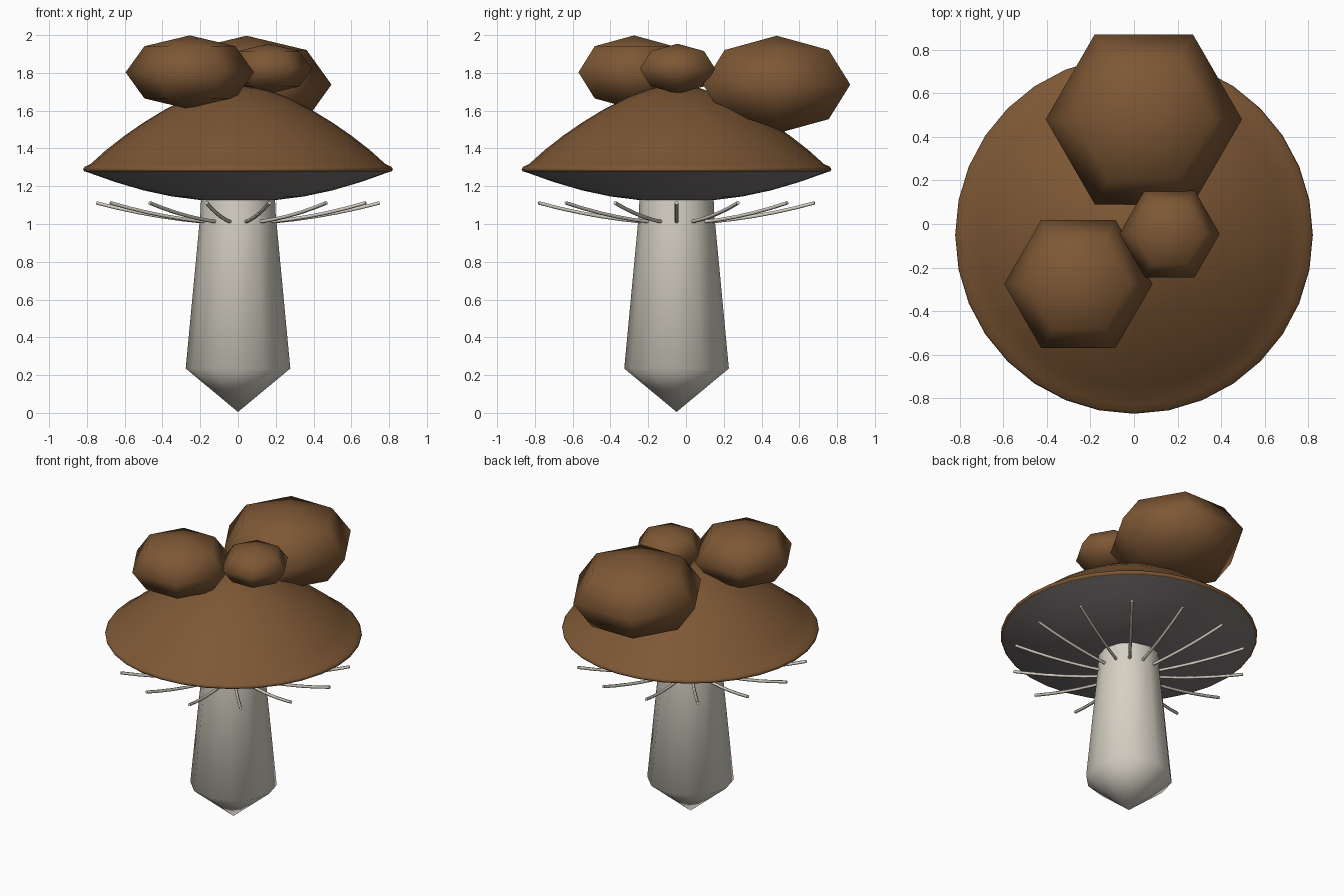
import bpy, bmesh, math
from mathutils import Matrix, Vector

cube = bpy.data.objects.get("Cube")
if cube:
    bpy.data.objects.remove(cube)

AXIS_Y = -0.05  # the stem and cap share this centre line


def material(name, rgb):
    mat = bpy.data.materials.new(name)
    mat.use_nodes = True
    mat.diffuse_color = (*rgb, 1)
    bsdf = mat.node_tree.nodes["Principled BSDF"]
    bsdf.inputs["Base Color"].default_value = (*rgb, 1)
    bsdf.inputs["Roughness"].default_value = 0.8
    return mat


brown = material("cap brown", (0.205, 0.096, 0.035))
cream = material("stem cream", (0.67, 0.635, 0.55))
grey = material("gill grey", (0.215, 0.2, 0.195))


def finish(bm, name, mats, location):
    bmesh.ops.recalc_face_normals(bm, faces=bm.faces)
    for face in bm.faces:
        face.smooth = True
    # keep a crisp line where two colours meet
    for edge in bm.edges:
        edge.smooth = len({face.material_index for face in edge.link_faces}) < 2
    mesh = bpy.data.meshes.new(name)
    bm.to_mesh(mesh)
    bm.free()
    for mat in mats:
        mesh.materials.append(mat)
    obj = bpy.data.objects.new(name, mesh)
    obj.location = location
    bpy.context.collection.objects.link(obj)


def lathe(name, profile, sides, mats, split_z=0):
    """Spin an (r, z) profile; faces below split_z take the last material."""
    bm = bmesh.new()
    verts = [bm.verts.new((r, 0, z)) for r, z in profile]
    edges = [bm.edges.new(pair) for pair in zip(verts, verts[1:])]
    bmesh.ops.spin(bm, geom=verts + edges, cent=(0, 0, 0), axis=(0, 0, 1),
                   angle=math.tau, steps=sides, use_duplicate=False)
    bmesh.ops.remove_doubles(bm, verts=bm.verts, dist=0.0005)
    for face in bm.faces:
        if face.calc_center_median().z < split_z:
            face.material_index = len(mats) - 1
    finish(bm, name, mats, (0, AXIS_Y, 0))


# Stem with a pointed foot
lathe("stem", [(0, 0.005), (0.277, 0.235), (0.2, 1.05), (0.195, 1.16)], 12, [cream])

# Cap: shallow grey underside, thin rim and domed top
RIM_Z = 1.277
lathe("cap", [(0, 1.12), (0.2, 1.127), (0.35, 1.146), (0.5, 1.178), (0.65, 1.222),
              (0.805, RIM_Z), (0.815, RIM_Z + 0.002), (0.82, 1.29), (0.812, 1.303),
              (0.78, 1.318), (0.7, 1.39), (0.6, 1.468), (0.5, 1.537), (0.38, 1.61),
              (0.25, 1.675), (0.12, 1.72), (0, 1.735)], 32, [brown, grey], RIM_Z)


# Squashed six-sided lumps on the cap, corners pointing left and right
def lump(name, centre, radius):
    bm = bmesh.new()
    bmesh.ops.create_uvsphere(bm, u_segments=6, v_segments=4, radius=radius,
                              matrix=Matrix.Rotation(math.pi / 6, 4, "Z"))
    bmesh.ops.scale(bm, vec=(1, 1, 0.575), verts=bm.verts)
    finish(bm, name, [brown], centre)


lump("front_lump", (-0.255, -0.275, 1.803), 0.34)
lump("back_lump", (0.045, 0.48, 1.738), 0.45)
lump("small_lump", (0.163, -0.045, 1.822), 0.23)

# Fine upturned filaments around the top of the stem
COUNT = 14
for i in range(COUNT):
    angle = i * math.tau / COUNT
    out = Vector((math.cos(angle), math.sin(angle), 0))
    curve = bpy.data.curves.new("filament", "CURVE")
    curve.dimensions = "3D"
    curve.bevel_depth = 0.01
    curve.bevel_resolution = 1
    curve.use_fill_caps = True
    spline = curve.splines.new("POLY")
    spline.points.add(5)
    for k, point in enumerate(spline.points):
        t = k / 5
        pos = out * (0.19 + 0.56 * t)
        point.co = (pos.x, pos.y, 1.012 + 0.05 * t + 0.05 * t * t, 1)
    curve.materials.append(cream)
    filament = bpy.data.objects.new(f"filament_{i + 1}", curve)
    filament.location = (0, AXIS_Y, 0)
    bpy.context.collection.objects.link(filament)
